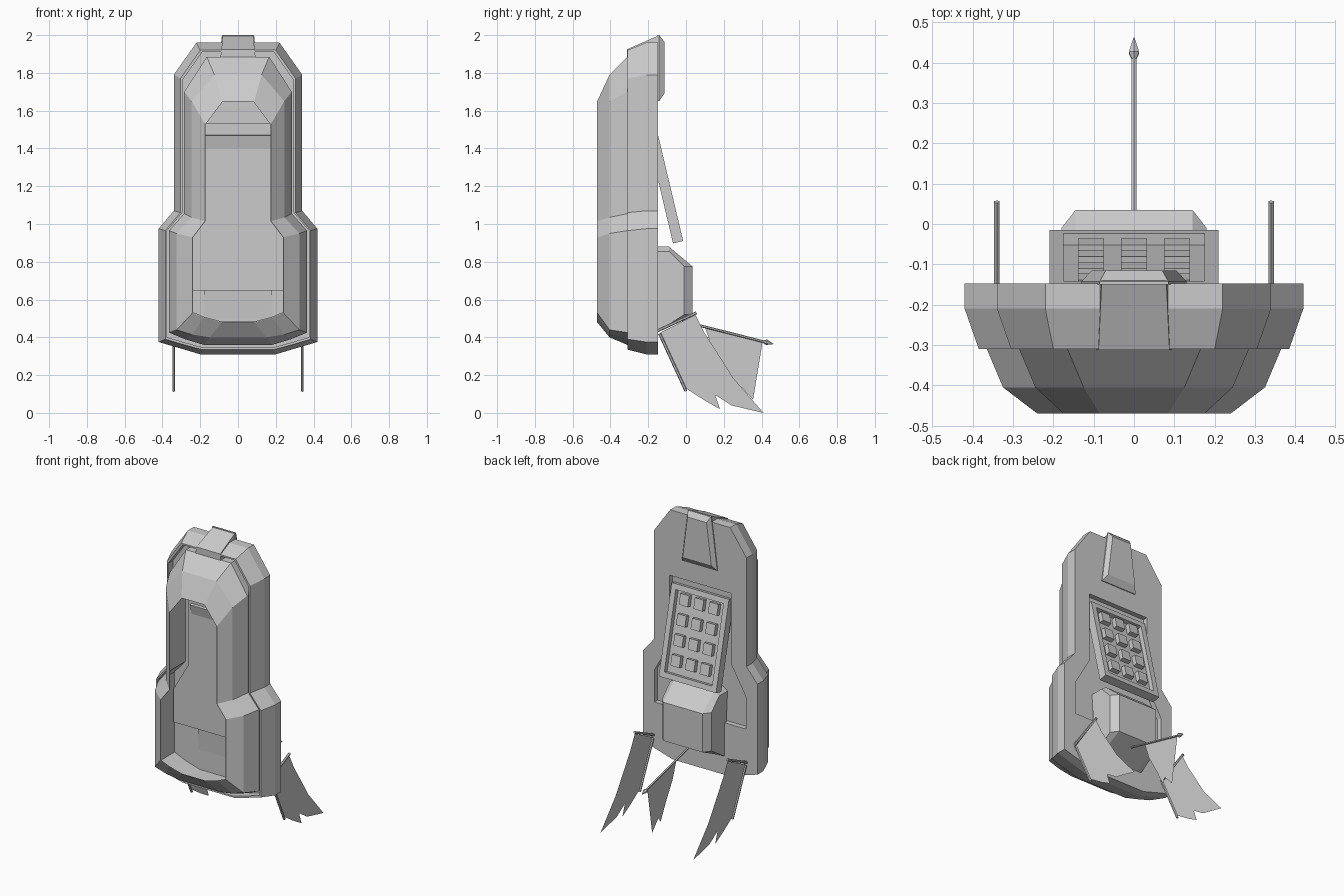
import bpy, bmesh
from math import atan2
from mathutils import Vector, Matrix

if "Cube" in bpy.data.objects:
    bpy.data.objects.remove(bpy.data.objects["Cube"])

grey = bpy.data.materials.new("plain_grey")
grey.use_nodes = True
grey.diffuse_color = (0.6, 0.6, 0.6, 1)
grey.node_tree.nodes["Principled BSDF"].inputs["Base Color"].default_value = (0.6, 0.6, 0.6, 1)


def finish(name, bm, fix=True):
    if fix:
        bmesh.ops.recalc_face_normals(bm, faces=bm.faces)
    mesh = bpy.data.meshes.new(name)
    bm.to_mesh(mesh)
    bm.free()
    mesh.materials.append(grey)
    ob = bpy.data.objects.new(name, mesh)
    bpy.context.collection.objects.link(ob)
    return ob


def loft(name, rings):
    """Skin a run of equal-length point rings and cap both ends."""
    bm = bmesh.new()
    loops = [[bm.verts.new(p) for p in ring] for ring in rings]
    for a, b in zip(loops, loops[1:]):
        for i in range(len(a)):
            j = (i + 1) % len(a)
            bm.faces.new((a[i], a[j], b[j], b[i]))
    bm.faces.new(loops[0])
    bm.faces.new(loops[-1])
    return finish(name, bm)


def outline(y, half):
    """Mirror a half outline of (x, z) points into a closed ring at depth y."""
    return [(x, y, z) for x, z in half] + [(-x, y, z) for x, z in reversed(half)]


def inset(half, d):
    """Shrink a half outline: sides inwards, top down, bottom up."""
    return [(x - d, z - d if z > 1.2 else z + d if z < .7 else z) for x, z in half]


def combine(target, other, operation="DIFFERENCE"):
    other.hide_render = True
    mod = target.modifiers.new("combine", "BOOLEAN")
    mod.object = other
    mod.operation = operation
    mod.solver = "EXACT"
    bpy.context.view_layer.objects.active = target
    bpy.ops.object.modifier_apply(modifier=mod.name)
    bpy.data.objects.remove(other)


def box(name, centre, size, matrix=Matrix()):
    bm = bmesh.new()
    bmesh.ops.create_cube(bm, size=1)
    bmesh.ops.scale(bm, verts=bm.verts, vec=size)
    bmesh.ops.translate(bm, verts=bm.verts, vec=centre)
    bmesh.ops.transform(bm, verts=bm.verts, matrix=matrix)
    return finish(name, bm)


def rod(name, a, b, r1, r2=None, sides=6):
    a, b = Vector(a), Vector(b)
    bm = bmesh.new()
    bmesh.ops.create_cone(bm, cap_ends=True, segments=sides, radius1=r1,
                          radius2=r1 if r2 is None else r2, depth=(b - a).length)
    turn = (b - a).to_track_quat("Z", "Y").to_matrix().to_4x4()
    bmesh.ops.transform(bm, verts=bm.verts, matrix=Matrix.Translation((a + b) / 2) @ turn)
    return finish(name, bm)


def sheet(name, x, points):
    bm = bmesh.new()
    face = bm.faces.new([bm.verts.new((x, y, z)) for y, z in points])
    bmesh.ops.triangulate(bm, faces=[face])
    return finish(name, bm, False)


# Faceted casing: rear rim, groove behind its lip, then the front shell
rim = [(.22, 1.96), (.34, 1.79), (.34, 1.07), (.42, .975), (.42, .375), (.31, .343), (.20, .31)]
lip = [(.20, 1.92), (.305, 1.77), (.305, 1.06), (.385, .965), (.385, .39), (.29, .362), (.19, .335)]
base = [(.165, 1.885), (.285, 1.70), (.285, 1.055), (.365, .965), (.365, .425), (.28, .39), (.18, .36)]
mid = [(.125, 1.79), (.245, 1.65), (.245, 1.035), (.325, .95), (.325, .44), (.245, .415), (.15, .40)]
face = [(.085, 1.65), (.175, 1.53), (.175, 1.015), (.24, .93), (.24, .53), (.18, .505), (.085, .48)]
groove = inset(lip, .01)
case = loft("case", [outline(-.148, rim), outline(-.21, rim), outline(-.31, lip), outline(-.31, groove),
                     outline(-.26, groove), outline(-.26, base), outline(-.31, base),
                     outline(-.405, mid), outline(-.47, face)])

# Hollow the casing through its open front
wall = inset(base, .008)
combine(case, loft("cavity_cutter", [outline(-.156, wall), outline(-.31, wall),
                                     outline(-.405, inset(mid, .008)), outline(-.468, inset(face, .003)),
                                     outline(-.5, inset(face, .003))]))

# Stepped recess in the back, with a thin tub standing into the cavity
recess = [(.225, 1.525), (.225, 1.06), (.335, .87), (.335, .655)]
combine(case, loft("recess_tub", [outline(-.152, inset(recess, -.006)),
                                  outline(-.188, inset(recess, -.006))]), "UNION")
combine(case, loft("recess_cutter", [outline(-.1, recess), outline(-.181, recess)]))

# Clip over the top edge and down the back
loft("top_tab", [outline(-.14, [(.08, 2.0), (.09, 1.89)]), outline(-.312, [(.088, 1.925), (.093, 1.88)])])
loft("back_clip", [outline(-.15, [(.085, 2.0), (.13, 1.65)]), outline(-.142, [(.085, 2.0), (.13, 1.65)]),
                   outline(-.115, [(.07, 1.965), (.105, 1.69)])])

# Tilted keypad panel: local x across, y outwards, z up along the slope
low, high = Vector((0, -.015, .91)), Vector((0, -.15, 1.48))
length = (high - low).length
slope = Matrix.Translation(low) @ Matrix.Rotation(atan2(high.z - low.z, high.y - low.y) - 1.5708, 4, "X")
panel = box("keypad_panel", (0, -.0275, length / 2), (.42, .055, length), slope)
combine(panel, box("tray_cutter", (0, 0, length / 2), (.35, .06, length - .07), slope))
for row in range(4):
    for col in (-1, 0, 1):
        box("key", (col * .107, -.018, .12 + row * .127), (.065, .034, .07), slope)


# Battery block with chamfered sides
def block_ring(x, top, back):
    return [(x, -.178, top), (x, -.09, top), (x, back, .775), (x, back, .52), (x, -.152, .43)]


loft("battery_block", [block_ring(*args) for args in
                       ((-.18, .855, -.01), (-.145, .88, .035), (.145, .88, .035), (.18, .855, -.01))])

# Tattered side banners on crossed rods
banner = [(-.135, .425), (.05, .52), (.10, .42), (.155, .335), (.25, .185), (.32, .095), (.41, 0),
          (.24, .04), (.155, .095), (.18, .02), (.10, .065), (0, .13)]
for side, x in (("left", .34), ("right", -.34)):
    sheet(side + "_banner", x, banner)
    rod(side + "_banner_crossbar", (x, -.15, .435), (x, .055, .53), .008)
    rod(side + "_banner_rod", (x, -.14, .42), (x, 0, .115), .008)

# Central pennant on a pointed pole
rod("pennant_pole", (0, -.02, .486), (0, .42, .375), .007)
rod("pole_collar", (0, .41, .378), (0, .425, .374), .007, .015)
rod("pole_tip", (0, .425, .374), (0, .465, .364), .015, 0)
sheet("pennant", 0, [(.10, .455), (.405, .375), (.38, .25), (.355, .07), (.29, .14), (.265, .11),
                     (.21, .22), (.14, .34)])
